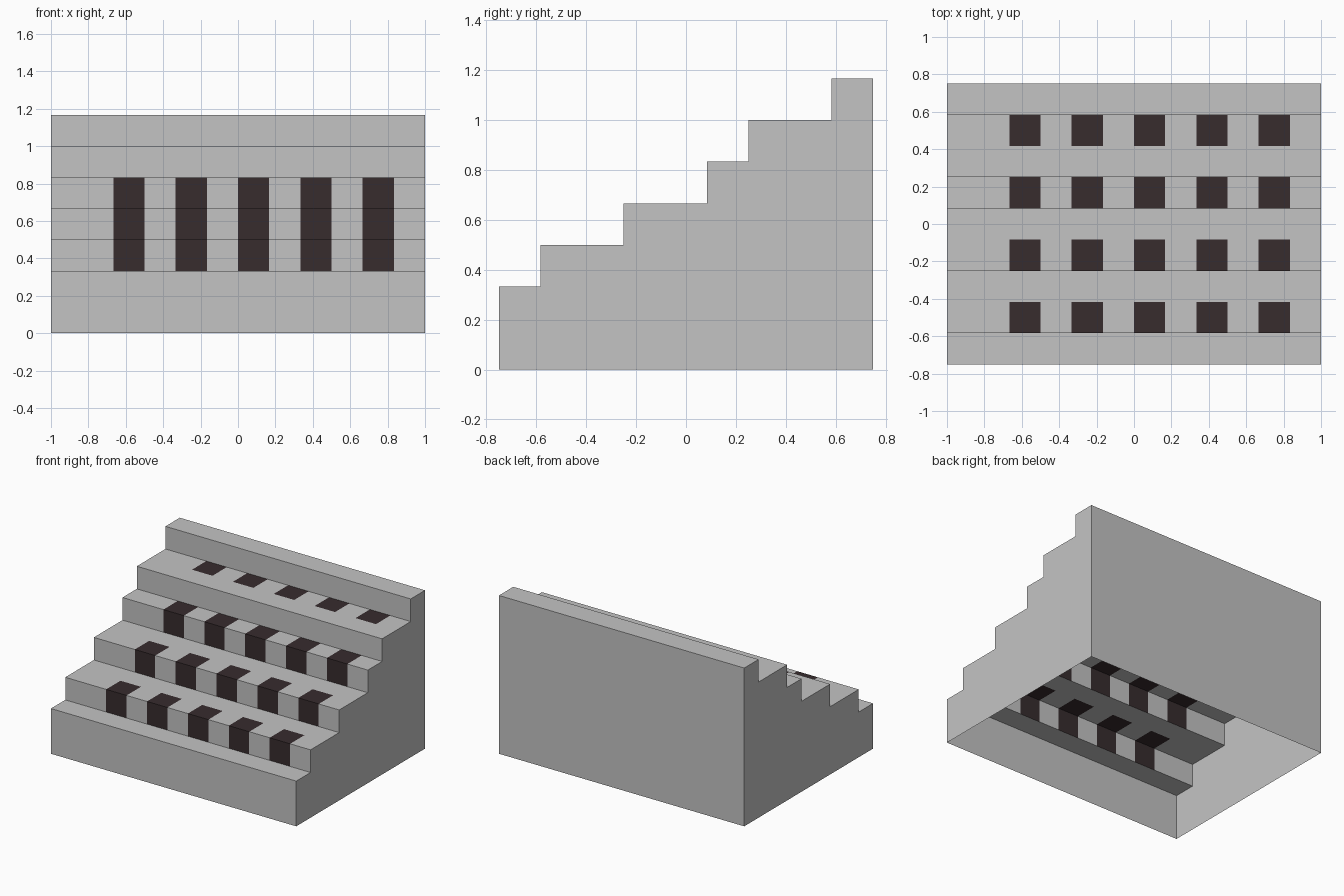
import bpy
import bmesh

if "Cube" in bpy.data.objects:
    bpy.data.objects.remove(bpy.data.objects["Cube"])

U = 1 / 6                                   # one grid cell


def material(name, rgb):
    m = bpy.data.materials.new(name)
    m.diffuse_color = (*rgb, 1)
    m.use_nodes = True
    m.node_tree.nodes["Principled BSDF"].inputs["Base Color"].default_value = m.diffuse_color
    return m


stone = material("light_grey", (0.55, 0.55, 0.55))
dark = material("dark_brown", (0.038, 0.025, 0.027))

# Stair profile in cells (y, z): each step is a rise followed by a run
profile = [(-4.5, 0)]
for rise, run in [(2, 1), (1, 2), (1, 2), (1, 1), (1, 2), (1, 1)]:
    for dy, dz in [(0, rise)] + [(1, 0)] * run:
        y, z = profile[-1]
        profile.append((y + dy, z + dz))
profile.append((4.5, 0))                    # back wall

# Sweep the profile across x, one cell at a time
bm = bmesh.new()
columns = [[bm.verts.new((x * U, y * U, z * U)) for y, z in profile]
           for x in range(-6, 7)]
for i, x in enumerate(range(-6, 6)):
    a, b = columns[i], columns[i + 1]
    for j in range(len(profile) - 1):
        face = bm.faces.new((a[j], b[j], b[j + 1], a[j + 1]))
        # Dark squares: alternate columns, on every second row of cells
        if x in (-4, -2, 0, 2, 4) and profile[j][0] in (-3.5, -1.5, 0.5, 2.5):
            face.material_index = 1

# Side walls (the underside stays open)
bm.faces.new(columns[0])
bm.faces.new(columns[-1][::-1])
bm.normal_update()

mesh = bpy.data.meshes.new("staircase")
bm.to_mesh(mesh)
bm.free()
mesh.materials.append(stone)
mesh.materials.append(dark)
bpy.context.collection.objects.link(bpy.data.objects.new("staircase", mesh))
